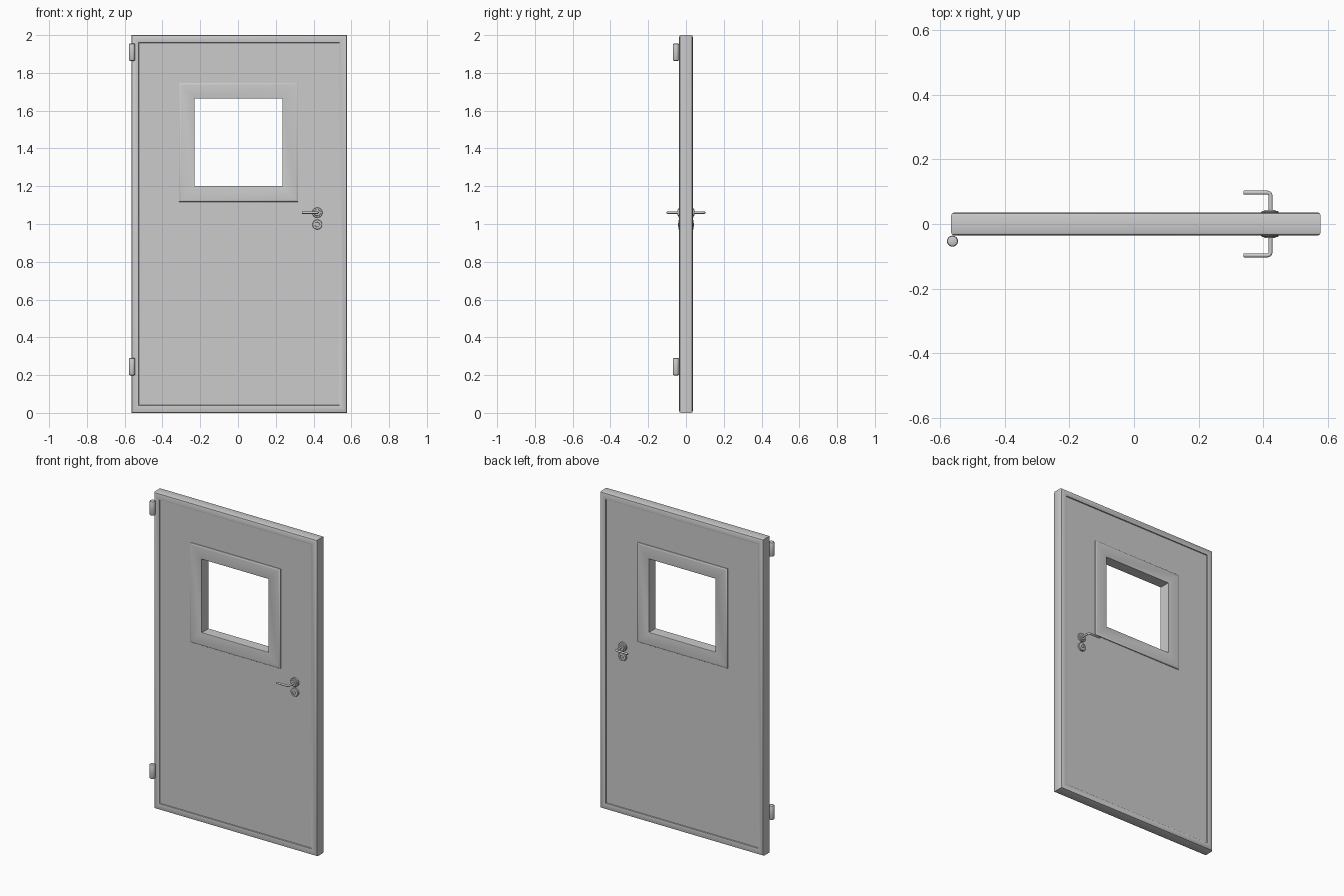
import bpy, bmesh, math
from mathutils import Vector

if "Cube" in bpy.data.objects:
    bpy.data.objects.remove(bpy.data.objects["Cube"])


def finish(name, bm, angle=35):
    bmesh.ops.recalc_face_normals(bm, faces=bm.faces)
    me = bpy.data.meshes.new(name)
    bm.to_mesh(me)
    bm.free()
    ob = bpy.data.objects.new(name, me)
    bpy.context.collection.objects.link(ob)
    bpy.ops.object.select_all(action='DESELECT')
    bpy.context.view_layer.objects.active = ob
    ob.select_set(True)
    bpy.ops.object.shade_smooth_by_angle(angle=math.radians(angle))
    return ob


def rect_ring(name, rect, half_profile):
    """Sweep a front profile (inset, y) and its mirrored back round a rectangle."""
    x0, x1, z0, z1 = rect
    profile = half_profile + [(d, -y) for d, y in reversed(half_profile)]
    bm = bmesh.new()
    loops = [[bm.verts.new(p) for p in ((x0 + d, y, z0 + d), (x1 - d, y, z0 + d),
                                        (x1 - d, y, z1 - d), (x0 + d, y, z1 - d))]
             for d, y in profile]
    for i, a in enumerate(loops):
        b = loops[(i + 1) % len(loops)]
        for k in range(4):
            m = (k + 1) % 4
            bm.faces.new((a[k], a[m], b[m], b[k]))
    return finish(name, bm)


def lathe(name, profile, origin, axis, sides=32):
    """Revolve (radius, height) points about an axis through origin."""
    rot = Vector((0, 0, 1)).rotation_difference(Vector(axis))
    bm = bmesh.new()
    rings = []
    for r, h in profile:
        rings.append([bm.verts.new(Vector(origin) + rot @ Vector(
            (r * math.cos(2 * math.pi * k / sides), r * math.sin(2 * math.pi * k / sides), h)))
            for k in range(sides)])
    for a, b in zip(rings, rings[1:]):
        for k in range(sides):
            m = (k + 1) % sides
            bm.faces.new((a[k], a[m], b[m], b[k]))
    bm.faces.new(rings[0])
    bm.faces.new(rings[-1])
    return finish(name, bm)


def tube(name, path, r, sides=16):
    """Round bar through points lying in a horizontal plane, with softened ends."""
    pts = [Vector(p) for p in path]
    dirs = [(b - a).normalized() for a, b in zip(pts, pts[1:])]
    bm = bmesh.new()
    rings = []
    for i, p in enumerate(pts):
        t = (dirs[max(i - 1, 0)] + dirs[min(i, len(dirs) - 1)]).normalized()
        side = t.cross(Vector((0, 0, 1)))
        stations = [(p, r)]
        if i == len(pts) - 1:
            stations = [(p - t * 0.002, r), (p, r - 0.002)]
        for c, rr in stations:
            rings.append([bm.verts.new(c + side * rr * math.cos(2 * math.pi * k / sides)
                                       + Vector((0, 0, rr * math.sin(2 * math.pi * k / sides))))
                          for k in range(sides)])
    for a, b in zip(rings, rings[1:]):
        for k in range(sides):
            m = (k + 1) % sides
            bm.faces.new((a[k], a[m], b[m], b[k]))
    bm.faces.new(rings[0])
    bm.faces.new(rings[-1])
    return finish(name, bm, 50)


DOOR = (-0.565, 0.577, 0.0, 2.0)
HOLE = (-0.23, 0.233, 1.2, 1.665)
FACE = 0.028   # half thickness of the recessed panel

# Rounded outer door frame, stepping down to the panel
rect_ring("door_frame", DOOR, [(0.0, -0.026), (0.003, -0.033), (0.010, -0.036),
                               (0.034, -0.036), (0.039, -0.034), (0.041, -FACE + 0.002)])

# Flat panel with window opening, both faces
bm = bmesh.new()
px0, px1, pz0, pz1 = DOOR[0] + 0.038, DOOR[1] - 0.038, 0.038, 1.962
hx0, hx1, hz0, hz1 = HOLE


def quad_loop(x0, x1, z0, z1, y):
    return [bm.verts.new(p) for p in ((x0, y, z0), (x1, y, z0), (x1, y, z1), (x0, y, z1))]


loops = [quad_loop(*r, y) for r, y in (
    ((px0, px1, pz0, pz1), -FACE), ((hx0 - 0.02, hx1 + 0.02, hz0 - 0.02, hz1 + 0.02), -FACE),
    ((hx0 - 0.02, hx1 + 0.02, hz0 - 0.02, hz1 + 0.02), FACE), ((px0, px1, pz0, pz1), FACE))]
for i in range(4):
    a, b = loops[i], loops[(i + 1) % 4]
    for k in range(4):
        m = (k + 1) % 4
        bm.faces.new((a[k], a[m], b[m], b[k]))
finish("door_panel", bm)

# Raised window surround lining the opening
rect_ring("window_surround", (-0.313, 0.319, 1.117, 1.748),
          [(0.0, -FACE + 0.002), (0.001, -0.032), (0.005, -0.035), (0.012, -0.036),
           (0.080, -0.036), (0.083, -0.034)])

# Handles and key plates on both sides
HX, HZ, KZ = 0.42, 1.06, 0.997
ROSE = [(0.027, 0.0), (0.027, 0.009), (0.025, 0.0115), (0.018, 0.0125), (0.016, 0.016),
        (0.011, 0.016)]
KEY = [(0.026, 0.0), (0.026, 0.009), (0.024, 0.0115), (0.013, 0.0125), (0.012, 0.0105),
       (0.009, 0.0105), (0.009, 0.014), (0.007, 0.015)]
for label, s in (("front", -1), ("back", 1)):
    lathe(label + "_handle_rose", ROSE, (HX, s * FACE, HZ), (0, s, 0))
    lathe(label + "_key_plate", KEY, (HX, s * FACE, KZ), (0, s, 0))
    bend = [(HX - 0.008 + 0.010 * math.cos(a), s * (0.087 + 0.010 * math.sin(a)), HZ)
            for a in (math.radians(15 * i) for i in range(7))]
    tube(label + "_lever", [(HX + 0.002, s * 0.03, HZ)] + bend + [(0.338, s * 0.097, HZ)], 0.006)

# Hinge barrels on the left edge
R = 0.017
for label, z in (("lower", 0.199), ("upper", 1.864)):
    h = 0.091
    lathe(label + "_hinge", [(R - 0.006, 0), (R - 0.002, 0.002), (R, 0.006),
                             (R, h - 0.006), (R - 0.002, h - 0.002), (R - 0.006, h)],
          (-0.561, -0.053, z), (0, 0, 1))
